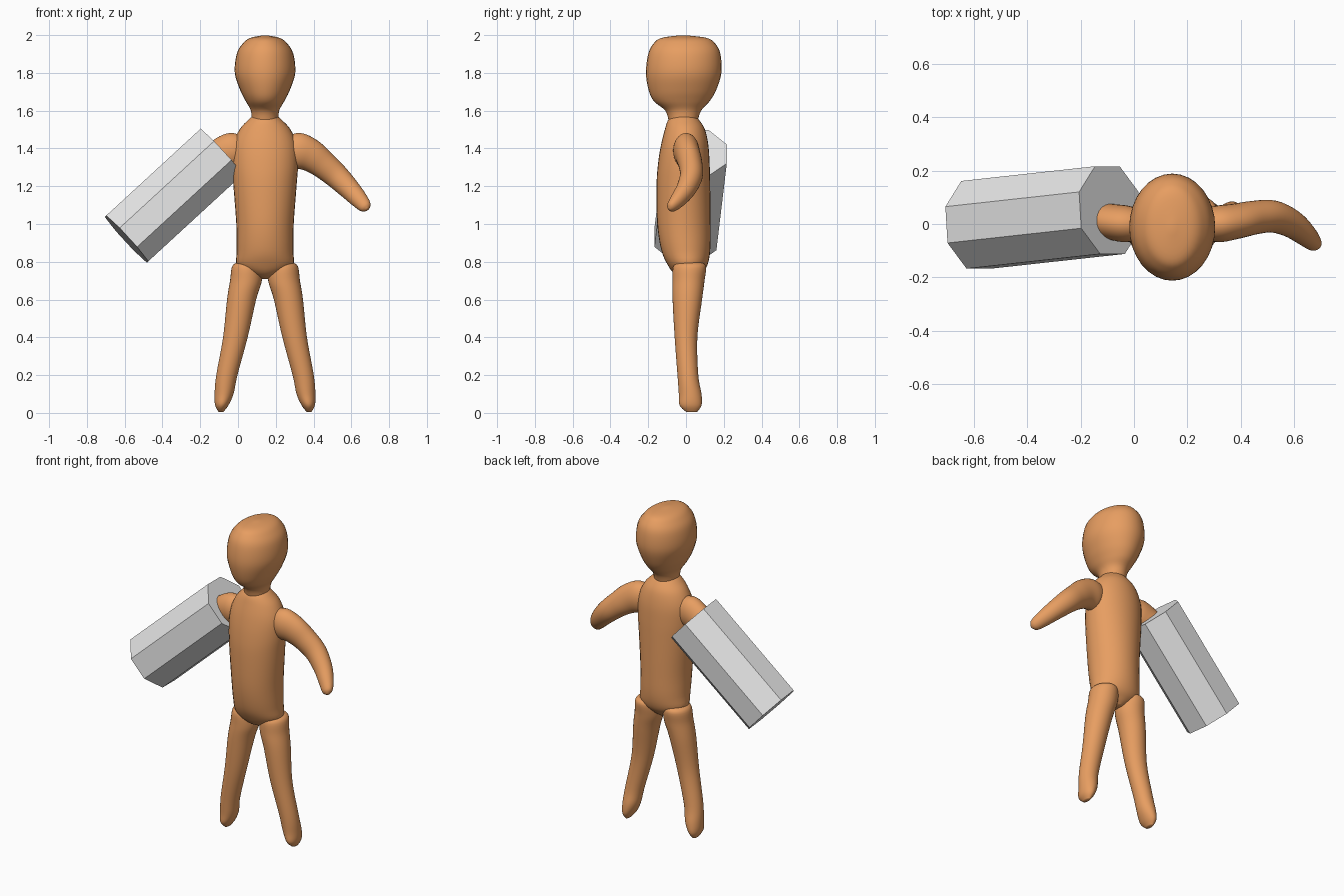
import bpy, bmesh, math
from mathutils import Vector, Matrix

cube = bpy.data.objects.get("Cube")
if cube:
    bpy.data.objects.remove(cube, do_unlink=True)

MID = 0.143  # x of the body's plane of symmetry


def material(name, rgb):
    m = bpy.data.materials.new(name)
    m.use_nodes = True
    m.diffuse_color = (*rgb, 1)
    m.node_tree.nodes["Principled BSDF"].inputs["Base Color"].default_value = (*rgb, 1)
    return m


skin = material("tan skin", (0.8, 0.34, 0.12))
grey = material("light grey", (0.8, 0.8, 0.8))


def add_object(name, bm, mat, smooth):
    bmesh.ops.recalc_face_normals(bm, faces=bm.faces)
    mesh = bpy.data.meshes.new(name)
    bm.to_mesh(mesh)
    bm.free()
    mesh.materials.append(mat)
    for p in mesh.polygons:
        p.use_smooth = smooth
    ob = bpy.data.objects.new(name, mesh)
    bpy.context.collection.objects.link(ob)
    return ob


def spline(keys, steps=5):
    """Smooth curve through tuples of any length."""
    keys = [Vector(k) for k in keys]
    out = []
    for i in range(len(keys) - 1):
        a, b = keys[max(i - 1, 0)], keys[i]
        c, d = keys[i + 1], keys[min(i + 2, len(keys) - 1)]
        for s in range(steps):
            t = s / steps
            out.append(b + 0.5 * t * ((c - a) + t * ((2 * a - 5 * b + 4 * c - d)
                                                     + t * (3 * b - a - 3 * c + d))))
    return out + [keys[-1]]


def loft(name, keys, flat=True, mirror=False, sides=32):
    """Skin ellipses (x, y, z, radius across, radius deep) along a path."""
    rows = spline(keys)
    bm = bmesh.new()
    rings = []
    for i, r in enumerate(rows):
        centre = Vector(r[:3])
        u, v = Vector((1, 0, 0)), Vector((0, 1, 0))
        if not flat:
            t = Vector(rows[min(i + 1, len(rows) - 1)][:3]) - Vector(rows[max(i - 1, 0)][:3])
            t.normalize()
            v = (v - t * v.dot(t)).normalized()
            u = v.cross(t)
        ru, rv = max(r[3], 0.004), max(r[4], 0.004)
        ring = []
        for k in range(sides):
            a = math.tau * k / sides
            p = centre + u * ru * math.cos(a) + v * rv * math.sin(a)
            if mirror:
                p.x = 2 * MID - p.x
            ring.append(bm.verts.new(p))
        rings.append(ring)
    for a, b in zip(rings, rings[1:]):
        for k in range(sides):
            n = (k + 1) % sides
            bm.faces.new((a[k], a[n], b[n], b[k]))
    bm.faces.new(rings[0])
    bm.faces.new(rings[-1])
    return add_object(name, bm, skin, True)


def upright(rows):
    """Turn (z, half width, front y, back y) into loft keys on the mid plane."""
    return [(MID, (f + b) / 2, z, w, (b - f) / 2) for z, w, f, b in rows]


# Head: egg with a flat face, narrowing into the neck
loft("head", upright([
    (1.54, 0.07, -0.09, 0.06), (1.60, 0.075, -0.11, 0.08), (1.65, 0.102, -0.17, 0.125),
    (1.71, 0.132, -0.198, 0.16), (1.80, 0.16, -0.212, 0.187), (1.90, 0.15, -0.2, 0.182),
    (1.955, 0.118, -0.172, 0.155), (1.985, 0.078, -0.13, 0.11), (1.999, 0.01, -0.03, 0.0)]))

# Torso
loft("torso", upright([
    (0.71, 0.02, -0.01, 0.05), (0.735, 0.08, -0.06, 0.08), (0.78, 0.148, -0.095, 0.112),
    (0.86, 0.15, -0.13, 0.128), (1.0, 0.152, -0.152, 0.13), (1.2, 0.167, -0.156, 0.128),
    (1.32, 0.175, -0.148, 0.125), (1.42, 0.168, -0.132, 0.118), (1.5, 0.135, -0.112, 0.1),
    (1.55, 0.09, -0.095, 0.07), (1.575, 0.06, -0.07, 0.045)]))

# Limbs, drawn for the left and mirrored for the right
leg = [(0.24, 0.02, 0.8, 0.03, 0.04), (0.24, 0.02, 0.78, 0.075, 0.085),
       (0.244, 0.013, 0.7, 0.084, 0.085), (0.267, 0.007, 0.6, 0.077, 0.078),
       (0.3, 0.0, 0.4, 0.065, 0.06), (0.345, 0.01, 0.2, 0.056, 0.055),
       (0.36, 0.022, 0.1, 0.05, 0.06), (0.372, 0.024, 0.04, 0.035, 0.058),
       (0.376, 0.03, 0.004, 0.012, 0.028)]
arm = [(0.24, 0.0, 1.4, 0.06, 0.05), (0.31, 0.0, 1.39, 0.094, 0.068),
       (0.38, 0.01, 1.365, 0.087, 0.066), (0.45, 0.024, 1.315, 0.074, 0.063),
       (0.52, 0.028, 1.255, 0.066, 0.06), (0.59, 0.0, 1.185, 0.056, 0.052),
       (0.645, -0.045, 1.125, 0.045, 0.04), (0.675, -0.078, 1.09, 0.032, 0.026),
       (0.685, -0.09, 1.078, 0.008, 0.008)]
for side, flip in (("left", False), ("right", True)):
    loft(side + "_leg", leg, mirror=flip)
    loft(side + "_arm", arm, flat=False, mirror=flip)

# Octagonal block around the right forearm
low, high = Vector((-0.59, -0.003, 0.92)), Vector((-0.09, 0.052, 1.38))
axis = (high - low).normalized()
deep = Vector((0, 1, 0))
deep = (deep - axis * deep.dot(axis)).normalized()
wide = deep.cross(axis)
turn = Matrix((wide, deep, axis)).transposed().to_4x4()
bm = bmesh.new()
bmesh.ops.create_cone(bm, cap_ends=True, segments=8, radius1=0.178, radius2=0.178,
                      depth=(high - low).length,
                      matrix=Matrix.Translation((low + high) / 2) @ turn
                      @ Matrix.Rotation(math.pi / 8, 4, "Z"))
add_object("forearm_block", bm, grey, False)
